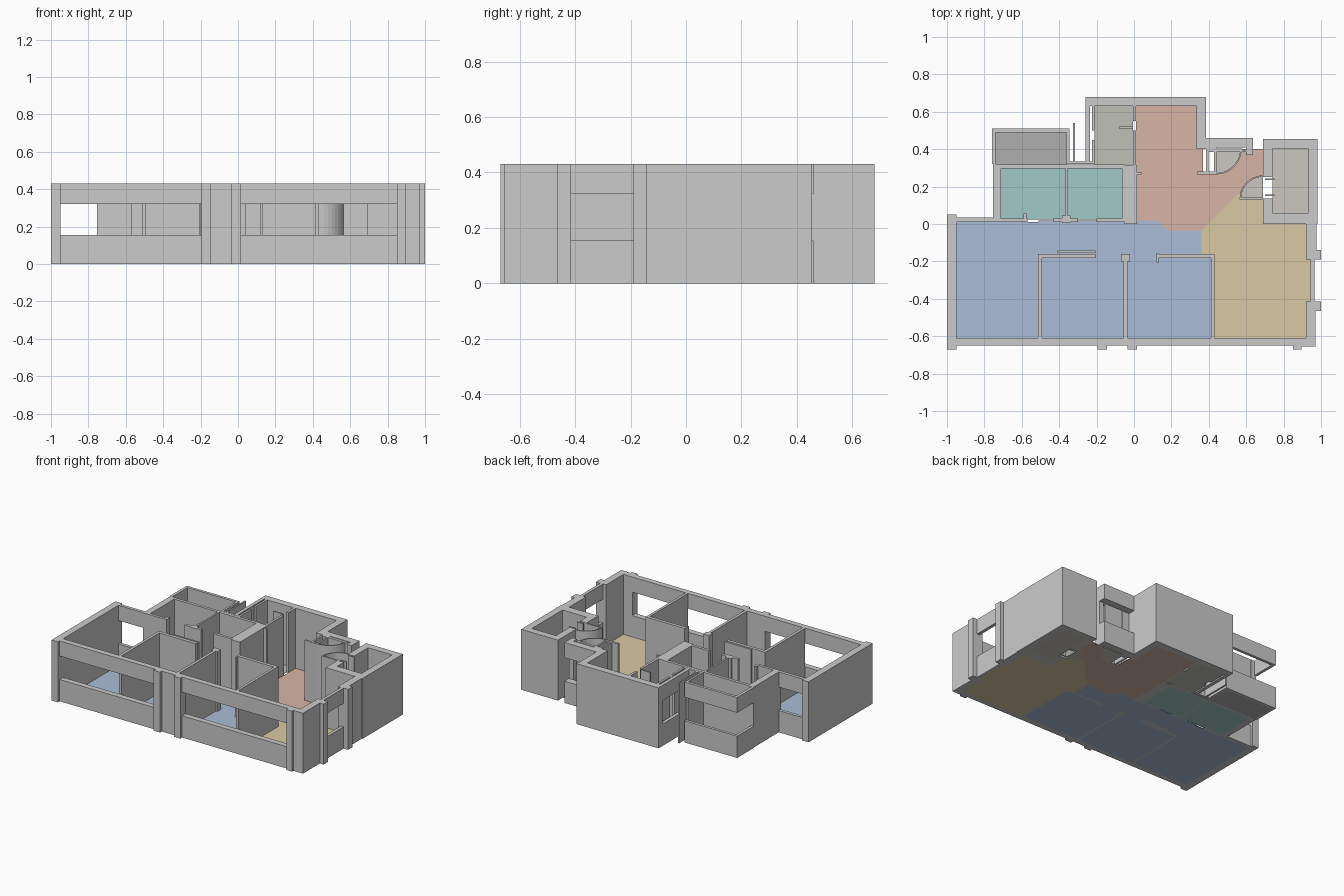
import bpy, bmesh, math

H, SILL, HEAD = 0.43, 0.155, 0.322


def boxes(name, rects, spans=((0, H),)):
    """One object from plan rectangles (x0, x1, y0, y1), extruded over each z span."""
    bm = bmesh.new()
    for x0, x1, y0, y1 in rects:
        for z0, z1 in spans:
            prism(bm, [(x0, y0), (x1, y0), (x1, y1), (x0, y1)], z0, z1)
    return finish(name, bm)


def prism(bm, pts, z0, z1):
    low = [bm.verts.new((x, y, z0)) for x, y in pts]
    top = [bm.verts.new((x, y, z1)) for x, y in pts]
    n = len(pts)
    bm.faces.new(low[::-1])
    bm.faces.new(top)
    for i in range(n):
        j = (i + 1) % n
        bm.faces.new((low[i], low[j], top[j], top[i]))


def finish(name, bm):
    bmesh.ops.recalc_face_normals(bm, faces=bm.faces)
    me = bpy.data.meshes.new(name)
    bm.to_mesh(me)
    bm.free()
    ob = bpy.data.objects.new(name, me)
    bpy.context.collection.objects.link(ob)
    return ob


def material(name, rgb):
    m = bpy.data.materials.new(name)
    m.diffuse_color = (*rgb, 1)
    return m


def floor(name, mat, *polys, z=0.003):
    bm = bmesh.new()
    for p in polys:
        prism(bm, p, 0, z)
    finish(name, bm).data.materials.append(mat)


def rect(x0, x1, y0, y1):
    return [(x0, y0), (x1, y0), (x1, y1), (x0, y1)]


def arc(cx, cy, r, a0, a1, n=10):
    return [(cx + r * math.cos(math.radians(a0 + (a1 - a0) * i / n)),
             cy + r * math.sin(math.radians(a0 + (a1 - a0) * i / n))) for i in range(n + 1)]


# Solid outer walls and pillars
boxes("left_wall", [(-1, -0.95, -0.67, 0.05)])
boxes("front_piers", [(-0.195, -0.145, -0.67, -0.61), (-0.145, -0.035, -0.65, -0.61),
                      (-0.035, 0.015, -0.67, -0.61), (0.85, 0.895, -0.67, -0.61),
                      (0.895, 0.97, -0.655, -0.61)])
boxes("right_wall", [(0.92, 0.97, -0.61, -0.46), (0.92, 1.0, -0.465, -0.415),
                     (0.92, 0.975, -0.19, 0.0), (0.96, 1.0, -0.19, -0.14)])
boxes("side_bath_walls", [(0.93, 0.98, 0.0, 0.455), (0.69, 0.93, 0.405, 0.455),
                          (0.69, 0.93, 0.0, 0.06), (0.69, 0.74, 0.06, 0.135),
                          (0.69, 0.74, 0.25, 0.405)])
boxes("back_walls", [(-0.26, 0.385, 0.63, 0.68), (0.335, 0.385, 0.40, 0.63)])

# Walls with window bands: sill below, lintel above
boxes("window_walls", [
    (-0.95, -0.195, -0.65, -0.61), (0.015, 0.85, -0.65, -0.61),   # front
    (0.943, 0.965, -0.415, -0.19),                                # right
    (-0.95, -0.755, 0.012, 0.035),                                # rear of large room
    (-0.76, -0.345, 0.49, 0.51), (-0.76, -0.74, 0.32, 0.49),      # balcony
    (-0.26, -0.235, 0.32, 0.63),                                  # rear bath
    (0.385, 0.635, 0.41, 0.46),                                   # entrance
], ((0, SILL), (HEAD, H)))
boxes("entrance_frames", [(0.44, 0.63, 0.385, 0.395)], ((0, SILL), (HEAD, H)))

# Service rooms behind the corridor
boxes("service_walls", [(-0.755, -0.71, 0.01, 0.32), (-0.71, -0.05, 0.297, 0.318),
                        (-0.367, -0.355, 0.03, 0.297), (-0.36, -0.345, 0.32, 0.49),
                        (-0.065, -0.05, 0.03, 0.297), (-0.05, 0.015, 0.0, 0.315),
                        (-0.755, -0.57, 0.01, 0.03), (-0.43, -0.30, 0.01, 0.03),
                        (-0.20, -0.05, 0.01, 0.03), (-0.59, -0.575, 0.03, 0.055),
                        (-0.385, -0.34, 0.005, 0.045)])
boxes("rear_bath_walls", [(-0.225, -0.21, 0.32, 0.45), (-0.225, -0.21, 0.5, 0.63),
                          (-0.005, 0.012, 0.315, 0.50), (-0.005, 0.012, 0.55, 0.63),
                          (-0.325, -0.315, 0.32, 0.54), (-0.345, -0.21, 0.32, 0.335),
                          (-0.08, -0.005, 0.51, 0.52), (0.01, 0.04, 0.265, 0.275)])

# Bedroom partitions
boxes("bedroom_partitions", [(-0.512, -0.492, -0.61, -0.16), (-0.512, -0.205, -0.183, -0.16),
                             (-0.41, -0.205, -0.155, -0.143), (-0.055, -0.035, -0.61, -0.16),
                             (-0.07, -0.022, -0.20, -0.16), (0.12, 0.43, -0.183, -0.16),
                             (0.12, 0.13, -0.205, -0.155), (0.412, 0.43, -0.61, -0.16)])
boxes("entrance_walls", [(0.385, 0.397, 0.28, 0.41), (0.428, 0.44, 0.28, 0.41),
                         (0.34, 0.44, 0.264, 0.28), (0.385, 0.44, 0.385, 0.41),
                         (0.60, 0.635, 0.37, 0.41)])

# Quarter-round door screens
for name, c, a0, a1 in (("bath_door_arc", (0.69, 0.135), 90, 180),
                        ("entrance_door_arc", (0.44, 0.40), -90, 0)):
    bm = bmesh.new()
    r = 0.125 if a0 == 90 else 0.135
    prism(bm, arc(*c, r, a0, a1) + arc(*c, r - 0.008, a1, a0), 0, H)
    finish(name, bm)
boxes("door_leaves", [(0.565, 0.69, 0.132, 0.142), (0.44, 0.58, 0.395, 0.403),
                      (0.70, 0.75, 0.15, 0.157), (0.70, 0.75, 0.235, 0.242)])

# Coloured floors
blue = material("blue", (0.41, 0.51, 0.68))
red = material("red", (0.68, 0.46, 0.38))
yellow = material("yellow", (0.69, 0.59, 0.37))
teal = material("teal", (0.36, 0.58, 0.58))
dark = material("dark_grey", (0.43, 0.43, 0.43))
green = material("green_grey", (0.53, 0.53, 0.48))
beige = material("beige", (0.60, 0.57, 0.52))

floor("bedroom_floor", blue, rect(-0.95, -0.51, -0.615, 0.012), rect(-0.495, -0.053, -0.615, -0.18),
      rect(-0.037, 0.415, -0.615, -0.18))
floor("corridor_floor", blue, [(-0.51, -0.18), (0.36, -0.18), (0.36, -0.035), (0.18, -0.035),
                               (0.125, 0.02), (-0.51, 0.02)])
floor("living_floor", yellow, [(0.415, -0.615), (0.92, -0.615), (0.92, -0.415), (0.945, -0.415),
                               (0.945, -0.19), (0.92, -0.19), (0.92, 0.002), (0.69, 0.002),
                               (0.69, 0.135), (0.57, 0.175), (0.36, -0.035), (0.36, -0.18),
                               (0.415, -0.18)])
floor("dining_floor", red, [(0.012, 0.02), (0.125, 0.02), (0.18, -0.035), (0.36, -0.035),
                            (0.57, 0.175), (0.69, 0.25), (0.69, 0.40), (0.57, 0.40), (0.535, 0.305),
                            (0.44, 0.27), (0.37, 0.28), (0.37, 0.40), (0.337, 0.40),
                            (0.337, 0.632), (0.012, 0.632)])
floor("service_floor", teal, rect(-0.71, -0.367, 0.025, 0.297), rect(-0.355, -0.065, 0.025, 0.297))
floor("balcony_floor", dark, rect(-0.74, -0.36, 0.318, 0.49))
floor("rear_bath_floor", green, rect(-0.21, -0.005, 0.318, 0.63))
floor("side_bath_floor", beige, rect(0.74, 0.93, 0.06, 0.405),
      [(0.69, 0.135)] + arc(0.69, 0.135, 0.12, 90, 180),
      [(0.44, 0.40)] + arc(0.44, 0.40, 0.13, -90, 0), z=0.005)
